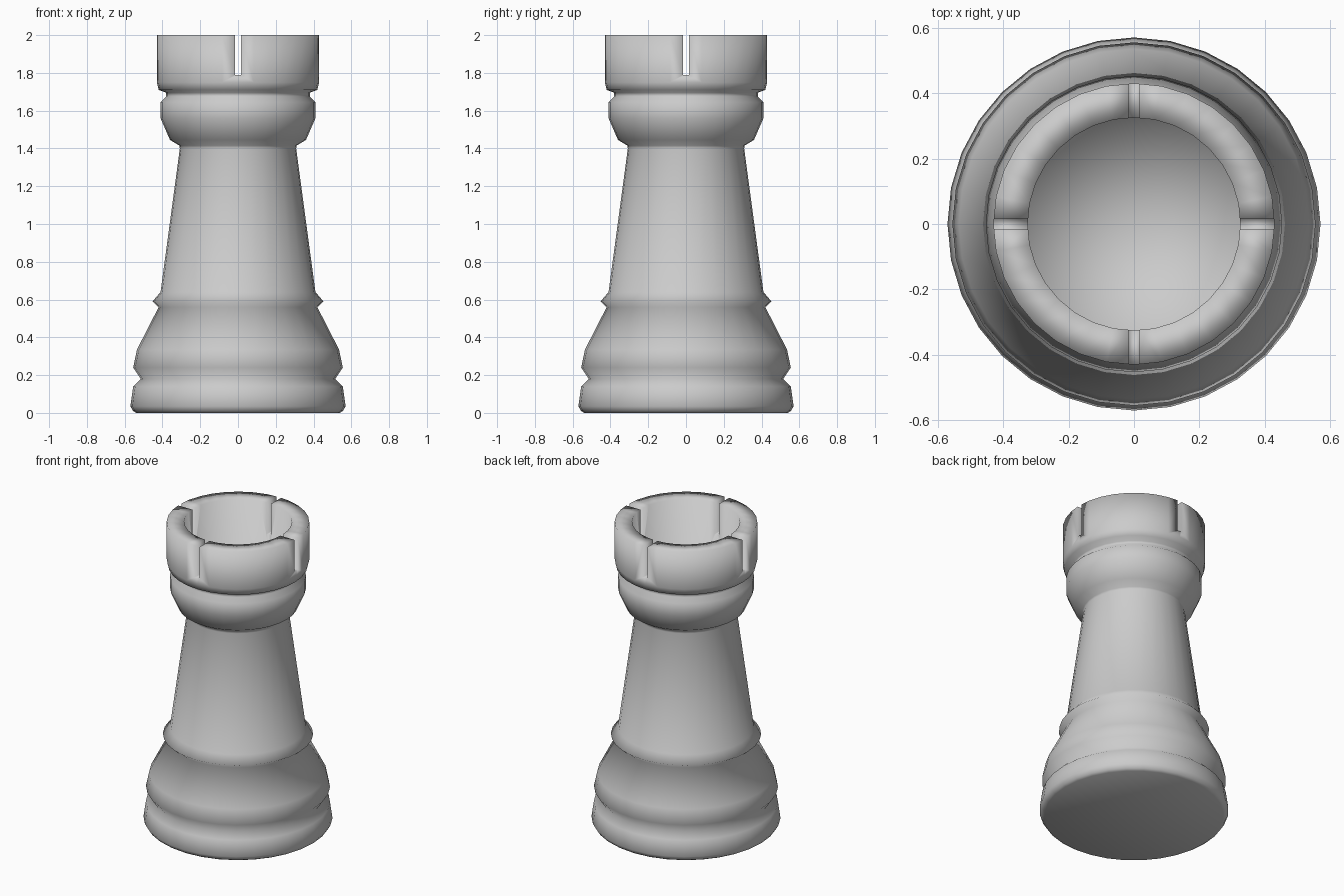
import bpy, bmesh, math

if "Cube" in bpy.data.objects:
    bpy.data.objects.remove(bpy.data.objects["Cube"])

SEGMENTS = 32


def lathe(name, profile):
    """Revolve (radius, z) points around z; the end points lie on the axis."""
    bm = bmesh.new()
    rings = []
    for r, z in profile:
        if r == 0:
            rings.append([bm.verts.new((0, 0, z))] * SEGMENTS)
        else:
            angles = [2 * math.pi * i / SEGMENTS for i in range(SEGMENTS)]
            rings.append([bm.verts.new((r * math.cos(a), r * math.sin(a), z)) for a in angles])
    for low, high in zip(rings, rings[1:]):
        for i in range(SEGMENTS):
            j = (i + 1) % SEGMENTS
            corners = list(dict.fromkeys((low[i], low[j], high[j], high[i])))
            bm.faces.new(corners).smooth = True
    bmesh.ops.recalc_face_normals(bm, faces=bm.faces)
    mesh = bpy.data.meshes.new(name)
    bm.to_mesh(mesh)
    bm.free()
    obj = bpy.data.objects.new(name, mesh)
    bpy.context.collection.objects.link(obj)
    return obj


# Section of the tower, from the bottom centre up and into the hollow top
foot = [(0, 0), (0.54, 0), (0.555, 0.01), (0.57, 0.035), (0.555, 0.14)]
lower_bulge = [(0.515, 0.18), (0.555, 0.24), (0.535, 0.335), (0.42, 0.56)]
ring_and_shaft = [(0.453, 0.59), (0.41, 0.64), (0.308, 1.40)]
collar = [(0.31, 1.415), (0.36, 1.445), (0.41, 1.56), (0.41, 1.645), (0.38, 1.675)]
head = [(0.38, 1.695), (0.42, 1.71), (0.43, 1.75), (0.43, 2.0)]
hollow = [(0.325, 2.0), (0.325, 1.66), (0, 1.66)]
tower = lathe("tower", foot + lower_bulge + ring_and_shaft + collar + head + hollow)

# Crossed bars cut the four narrow slots in the rim
for name, size in (("slot_cutter_x", (1.2, 0.034, 0.31)), ("slot_cutter_y", (0.034, 1.2, 0.31))):
    bpy.ops.mesh.primitive_cube_add(size=1, location=(0, 0, 1.945))
    cutter = bpy.context.object
    cutter.name = name
    cutter.scale = size
    for face in cutter.data.polygons:
        face.use_smooth = True
    cutter.hide_render = True
    cutter.display_type = 'WIRE'
    cut = tower.modifiers.new(name, 'BOOLEAN')
    cut.operation = 'DIFFERENCE'
    cut.solver = 'EXACT'
    cut.object = cutter
